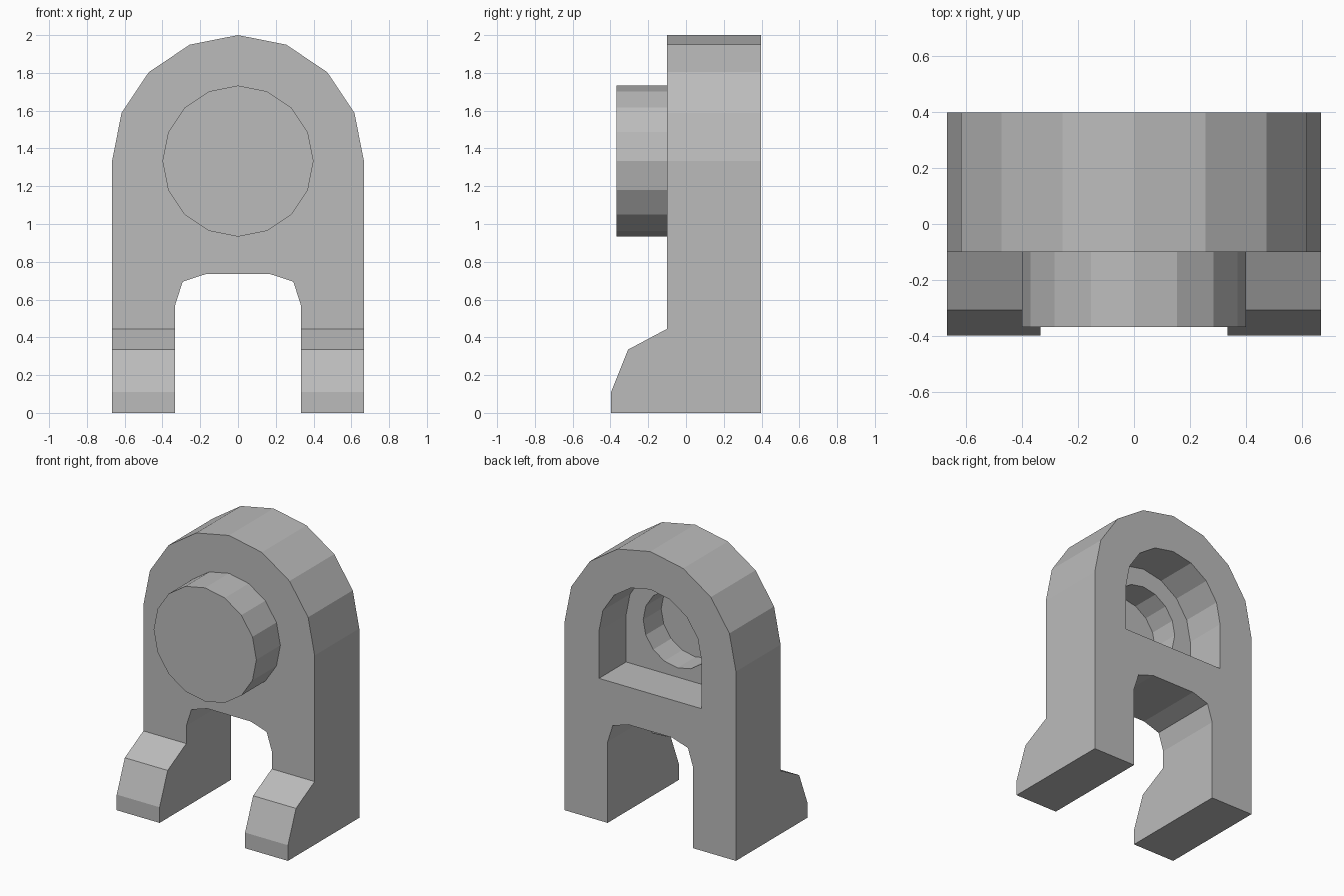
import bpy, bmesh, math

if "Cube" in bpy.data.objects:
    bpy.data.objects.remove(bpy.data.objects["Cube"])

CZ = 1.333  # height of the arch and boss centre

grey = bpy.data.materials.new("light grey")
grey.diffuse_color = (0.5, 0.5, 0.5, 1)
grey.use_nodes = True
grey.node_tree.nodes["Principled BSDF"].inputs["Base Color"].default_value = grey.diffuse_color


def prism(name, points, offset):
    """Closed prism: polygon of 3D points extruded along offset."""
    bm = bmesh.new()
    face = bm.faces.new([bm.verts.new(p) for p in points])
    new = bmesh.ops.extrude_face_region(bm, geom=[face])["geom"]
    bmesh.ops.translate(bm, vec=offset, verts=[v for v in new if isinstance(v, bmesh.types.BMVert)])
    bmesh.ops.recalc_face_normals(bm, faces=bm.faces)
    mesh = bpy.data.meshes.new(name)
    bm.to_mesh(mesh)
    bm.free()
    mesh.materials.append(grey)
    obj = bpy.data.objects.new(name, mesh)
    bpy.context.collection.objects.link(obj)
    return obj


def front_prism(name, outline, y0, y1):
    return prism(name, [(x, y0, z) for x, z in outline], (0, y1 - y0, 0))


def arc(radius, steps):
    """Points on a 16-sided circle, counter-clockwise from +x."""
    return [(radius * math.cos(i * math.pi / 8), CZ + radius * math.sin(i * math.pi / 8))
            for i in range(steps)]


def combine(target, tool, operation):
    mod = target.modifiers.new(operation, "BOOLEAN")
    mod.operation, mod.object, mod.solver = operation, tool, "EXACT"
    bpy.context.view_layer.objects.active = target
    bpy.ops.object.modifier_apply(modifier=mod.name)
    bpy.data.objects.remove(tool)


# Arched outline with two legs and a faceted opening between them
notch = [(0.333, 0), (0.333, 0.57), (0.293, 0.695), (0.17, 0.735)]
outline = ([(0.667, 0)] + arc(0.667, 9) + [(-0.667, 0)]
           + [(-x, z) for x, z in notch] + notch[::-1])
body = front_prism("arched_bracket", outline, -0.6, 0.6)

# Side profile: upright slab with sloped feet in front
side = [(0.397, 0), (0.397, 2.2), (-0.1, 2.2), (-0.1, 0.445),
        (-0.307, 0.335), (-0.397, 0.11), (-0.397, 0)]
combine(body, prism("side_profile", [(-1, y, z) for y, z in side], (2, 0, 0)), "INTERSECT")

# Round boss on the front
combine(body, front_prism("boss", arc(0.4, 16), -0.367, 0), "UNION")

# Arched recess in the back, then a round socket deeper inside it
recess = arc(0.4, 9) + [(-0.4, 1.0), (0.4, 1.0)]
combine(body, front_prism("recess_cutter", recess, 0.095, 0.6), "DIFFERENCE")
combine(body, front_prism("socket_cutter", arc(0.267, 16), -0.105, 0.3), "DIFFERENCE")
